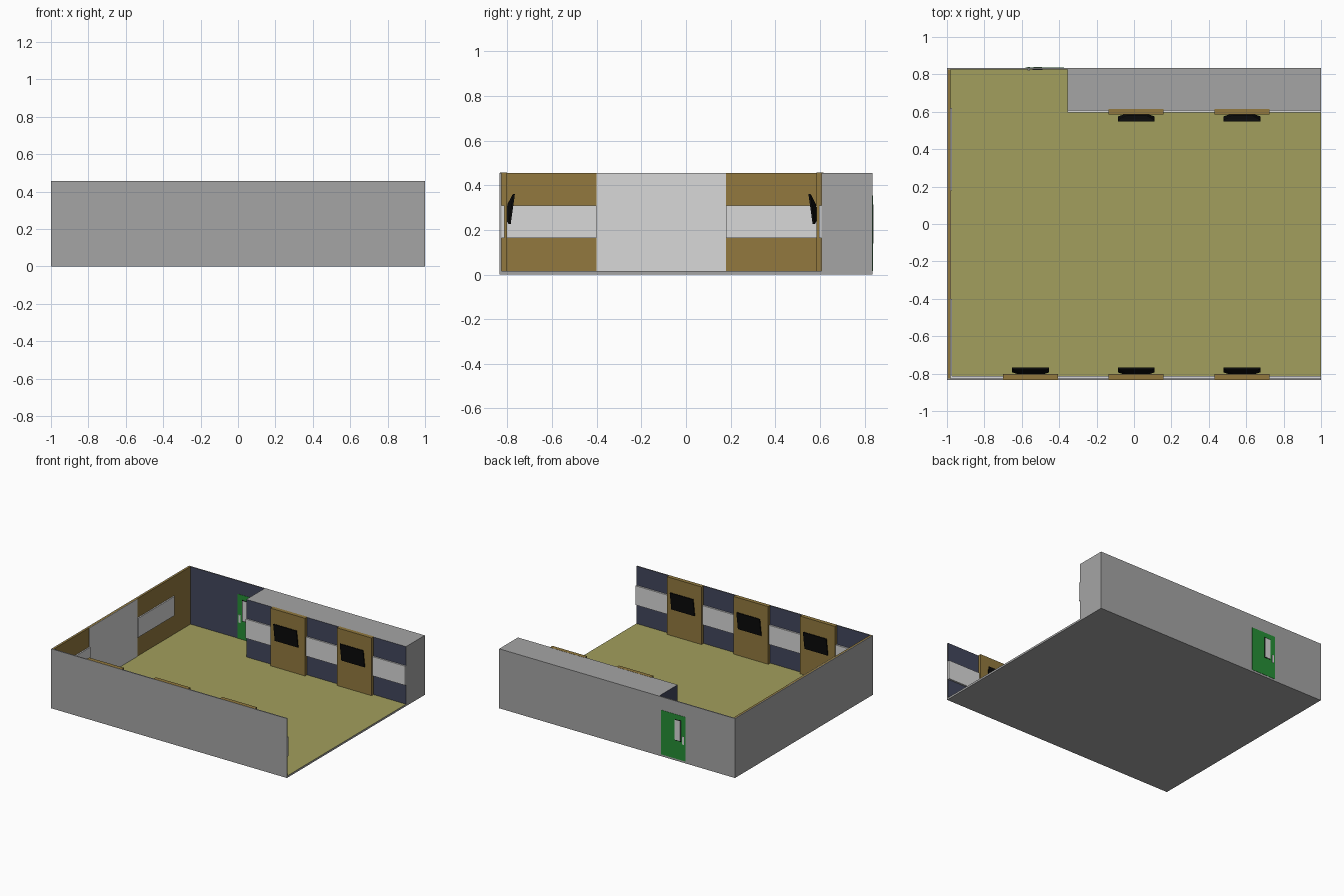
import bpy, bmesh
from mathutils import Vector

cube = bpy.data.objects.get("Cube")
if cube:
    bpy.data.objects.remove(cube, do_unlink=True)


def material(name, rgb):
    # rgb is 0-255 sRGB, stored as linear
    lin = [((c / 255 + 0.055) / 1.055) ** 2.4 for c in rgb]
    m = bpy.data.materials.new(name)
    m.use_nodes = True
    m.diffuse_color = (*lin, 1)
    m.node_tree.nodes["Principled BSDF"].inputs["Base Color"].default_value = (*lin, 1)
    return m


GREY = material("wall grey", (165, 165, 165))
WHITE = material("board white", (216, 216, 216))
BROWN = material("wood brown", (146, 121, 62))
OLIVE = material("floor olive", (162, 159, 93))
NAVY = material("paint navy", (66, 71, 92))
GREEN = material("door green", (38, 142, 54))
BLACK = material("screen black", (12, 12, 12))


def finish(name, bm, mats):
    bmesh.ops.recalc_face_normals(bm, faces=bm.faces)
    mesh = bpy.data.meshes.new(name)
    bm.to_mesh(mesh)
    bm.free()
    for m in mats:
        mesh.materials.append(m)
    ob = bpy.data.objects.new(name, mesh)
    bpy.context.scene.collection.objects.link(ob)
    return ob


def box(name, x, y, z, mat, painted=None, directions=()):
    """Box from ranges; faces looking along any given direction get the painted material."""
    bm = bmesh.new()
    bmesh.ops.create_cube(bm, size=1)
    for v in bm.verts:
        v.co = [r[0] if c < 0 else r[1] for c, r in zip(v.co, (x, y, z))]
    bm.normal_update()
    for f in bm.faces:
        if any(f.normal.dot(Vector(d)) > 0.9 for d in directions):
            f.material_index = 1
    return finish(name, bm, [mat] + ([painted] if painted else []))


W, D = 1.0, 0.835          # half width, half depth
BASE, TOP = 0.015, 0.456   # floor surface, wall top
BAND = (0.163, 0.31)       # height of the white boards
NOOK, INNER = -0.355, 0.608  # west and south faces of the solid block
H = (BASE, TOP)

# Floor slab and shell, with painted inner faces
box("floor", (-W, W), (-D, D), (0, BASE), GREY, OLIVE, [(0, 0, 1)])
box("front_wall", (-W, W), (-D, -D + 0.008), H, GREY, NAVY, [(0, 1, 0)])
box("back_wall", (-W, NOOK), (D - 0.008, D), H, GREY, NAVY, [(0, -1, 0)])
box("back_block", (NOOK, W), (INNER, D), H, GREY, NAVY, [(0, -1, 0), (-1, 0, 0)])
box("right_wall", (-W, -W + 0.005), (-D + 0.008, D - 0.008), H, GREY)
box("right_wall_lining", (-W + 0.005, -0.982), (-D + 0.008, D - 0.008), H, BROWN)

# White boards
box("right_wall_board", (-0.982, -0.979), (-0.40, 0.18), H, WHITE)
box("right_band_front", (-0.982, -0.972), (-D + 0.008, -0.40), BAND, WHITE)
box("right_band_back", (-0.982, -0.972), (0.18, 0.62), BAND, WHITE)
box("front_band", (-0.982, W), (-D + 0.008, -0.814), BAND, WHITE)
box("back_band", (NOOK, W), (0.597, INNER), BAND, WHITE)


def screen(name, cx, wall_y, side):
    """Tilted display with a tapered back; side is the direction into the room."""
    bm = bmesh.new()
    rings = []
    for depth, half, lo, hi in ((0.0, 0.05, 0.25, 0.315),
                                (0.016, 0.09, 0.228, 0.358),
                                (0.019, 0.098, 0.226, 0.36),
                                (0.027, 0.098, 0.226, 0.36)):
        ring = []
        for sx, z in ((-1, lo), (1, lo), (1, hi), (-1, hi)):
            tilt = 0.14 * (z - 0.293)
            ring.append(bm.verts.new((cx + sx * half, wall_y + side * (depth + tilt), z)))
        rings.append(ring)
    for a, b in zip(rings, rings[1:]):
        for i in range(4):
            j = (i + 1) % 4
            bm.faces.new((a[i], a[j], b[j], b[i]))
    bm.faces.new(rings[0])
    bm.faces.new(rings[-1])
    finish(name, bm, [BLACK])


# Wood panels with a screen on each
STATIONS = (("front", -0.818, 1, (-0.553, 0.012, 0.577)),
            ("back", 0.600, -1, (0.012, 0.577)))
for label, py, side, centres in STATIONS:
    for n, cx in enumerate(centres, 1):
        box(f"{label}_panel_{n}", (cx - 0.147, cx + 0.147), (py - 0.015, py + 0.015),
            (BASE, TOP + 0.001), BROWN)
        screen(f"{label}_screen_{n}", cx, py + side * 0.015, side)

# Door in the back wall, seen from both sides
box("door", (-0.58, -0.375), (D - 0.010, D + 0.002), (BASE, 0.355), GREEN)
box("door_window_frame", (-0.542, -0.488), (D - 0.011, D + 0.003), (0.155, 0.318), BLACK)
box("door_window", (-0.538, -0.492), (D - 0.012, D + 0.004), (0.16, 0.313), WHITE)
box("door_handle", (-0.57, -0.556), (D - 0.013, D + 0.005), (0.14, 0.20), WHITE)
